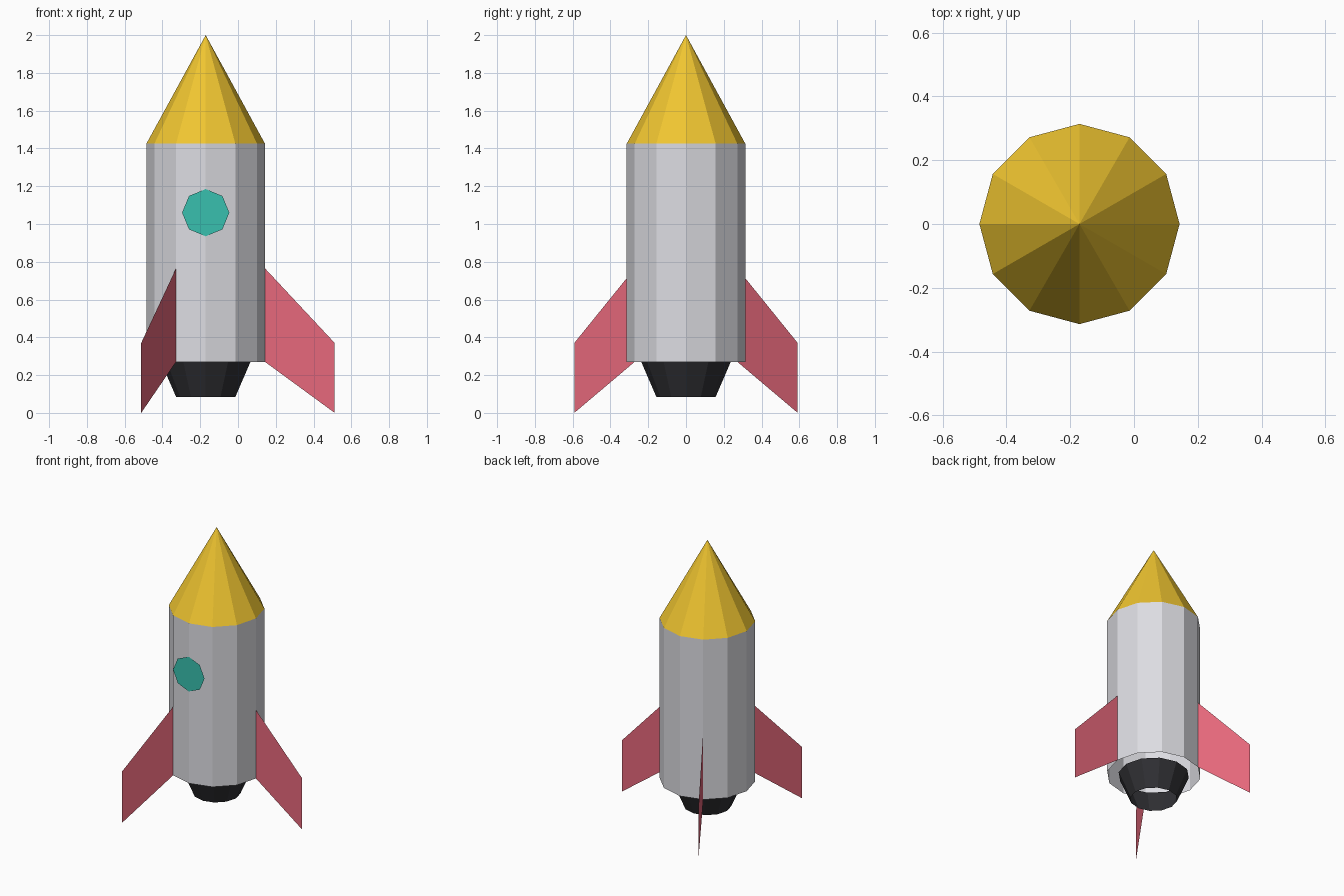
import bpy, bmesh, math
from mathutils import Matrix

if "Cube" in bpy.data.objects:
    bpy.data.objects.remove(bpy.data.objects["Cube"])

AXIS_X = -0.171   # rocket axis, offset so the three fins are centred
R = 0.314         # hull radius
FIN_R = 0.683     # fin tip radius


def material(name, color):
    m = bpy.data.materials.new(name)
    m.diffuse_color = (*color, 1)
    m.use_nodes = True
    m.node_tree.nodes["Principled BSDF"].inputs["Base Color"].default_value = m.diffuse_color
    return m


def finish(name, bm, mat):
    me = bpy.data.meshes.new(name)
    bm.to_mesh(me)
    bm.free()
    me.materials.append(mat)
    ob = bpy.data.objects.new(name, me)
    ob.location.x = AXIS_X
    bpy.context.collection.objects.link(ob)
    return ob


def shell(name, r0, z0, r1, z1, mat, sides=12):
    """Open faceted tube; r1 = 0 gives a pointed cone."""
    bm = bmesh.new()
    ang = [2 * math.pi * i / sides for i in range(sides)]
    ring = lambda r, z: [bm.verts.new((r * math.cos(a), r * math.sin(a), z)) for a in ang]
    low = ring(r0, z0)
    high = ring(r1, z1) if r1 else [bm.verts.new((0, 0, z1))]
    for i in range(sides):
        j = (i + 1) % sides
        top = [high[j], high[i]] if r1 else high
        bm.faces.new([low[i], low[j], *top])
    return finish(name, bm, mat)


hull_mat = material("hull_grey", (0.72, 0.72, 0.76))
gold = material("gold", (0.87, 0.56, 0.03))
red = material("red", (0.80, 0.14, 0.20))
teal = material("teal", (0.04, 0.53, 0.43))
dark = material("dark", (0.03, 0.03, 0.035))

# Hull, nose and nozzle
shell("body", R, 0.27, R, 1.425, hull_mat)
shell("nose_cone", R, 1.425, 0, 2.0, gold)
shell("nozzle", 0.157, 0.085, 0.237, 0.27, dark)

# Three thin swept fins
for i in range(3):
    bm = bmesh.new()
    profile = [(R, 0.27), (FIN_R, 0.0), (FIN_R, 0.37), (R, 0.765)]
    bm.faces.new([bm.verts.new((r, 0, z)) for r, z in profile])
    bm.transform(Matrix.Rotation(math.radians(120 * i), 4, 'Z'))
    finish(f"fin_{i + 1}", bm, red)

# Flat octagonal window on the front
bm = bmesh.new()
bm.faces.new([bm.verts.new((0.125 * math.cos(k * math.pi / 4), -R - 0.003,
                            1.06 + 0.125 * math.sin(k * math.pi / 4))) for k in range(8)])
finish("window", bm, teal)
